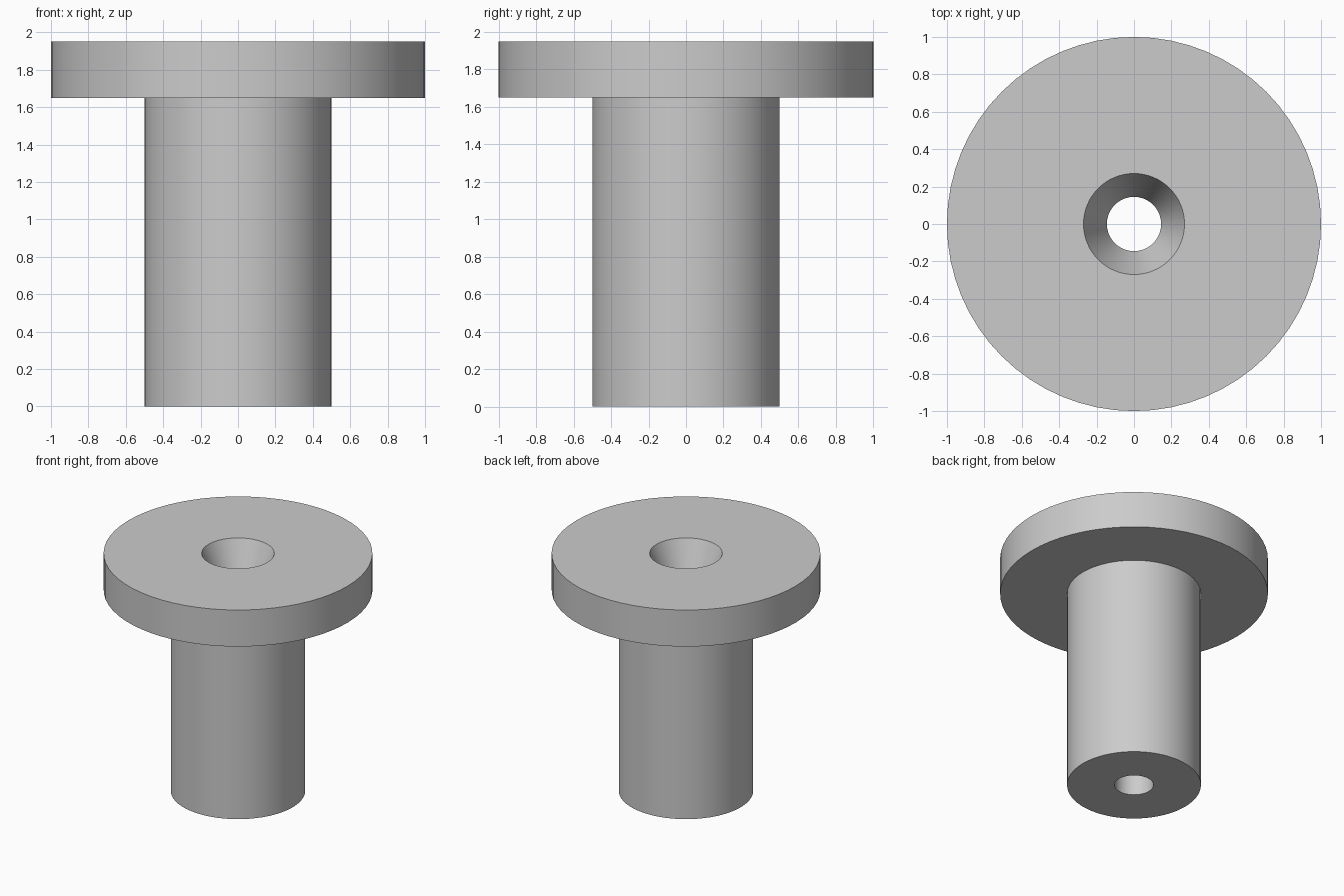
import bpy
import bmesh
import math

cube = bpy.data.objects.get("Cube")
if cube:
    bpy.data.objects.remove(cube, do_unlink=True)

SEGMENTS = 64
HEIGHT = 1.95
FLANGE_UNDERSIDE = 1.65
FLANGE_RADIUS = 1.0
SHANK_RADIUS = 0.5
BORE_RADIUS = 0.145
MOUTH_RADIUS = 0.27

# Single plain grey
grey = bpy.data.materials.new("plain_grey")
grey.use_nodes = True
colour = (0.6, 0.6, 0.6, 1.0)
grey.diffuse_color = colour
grey.node_tree.nodes["Principled BSDF"].inputs["Base Color"].default_value = colour


def lathe(name, profile, material):
    """Revolve a closed (radius, height) profile around z."""
    bm = bmesh.new()
    rings = []
    for i in range(SEGMENTS):
        a = math.tau * i / SEGMENTS
        rings.append([bm.verts.new((r * math.cos(a), r * math.sin(a), z))
                      for r, z in profile])
    count = len(profile)
    for i in range(SEGMENTS):
        here, there = rings[i], rings[(i + 1) % SEGMENTS]
        for j in range(count):
            k = (j + 1) % count
            bm.faces.new((here[j], there[j], there[k], here[k]))
    bmesh.ops.recalc_face_normals(bm, faces=bm.faces)
    mesh = bpy.data.meshes.new(name)
    bm.to_mesh(mesh)
    bm.free()
    mesh.materials.append(material)
    obj = bpy.data.objects.new(name, mesh)
    bpy.context.collection.objects.link(obj)
    return obj


# Flanged bushing: shank, flange, tapered mouth and through bore
bushing = lathe("flanged_bushing", [
    (BORE_RADIUS, 0),
    (SHANK_RADIUS, 0),
    (SHANK_RADIUS, FLANGE_UNDERSIDE),
    (FLANGE_RADIUS, FLANGE_UNDERSIDE),
    (FLANGE_RADIUS, HEIGHT),
    (MOUTH_RADIUS, HEIGHT),
    (BORE_RADIUS, FLANGE_UNDERSIDE),
], grey)

# Smooth round walls, crisp rims
bpy.ops.object.select_all(action='DESELECT')
bushing.select_set(True)
bpy.context.view_layer.objects.active = bushing
bpy.ops.object.shade_smooth_by_angle(angle=math.radians(20))
